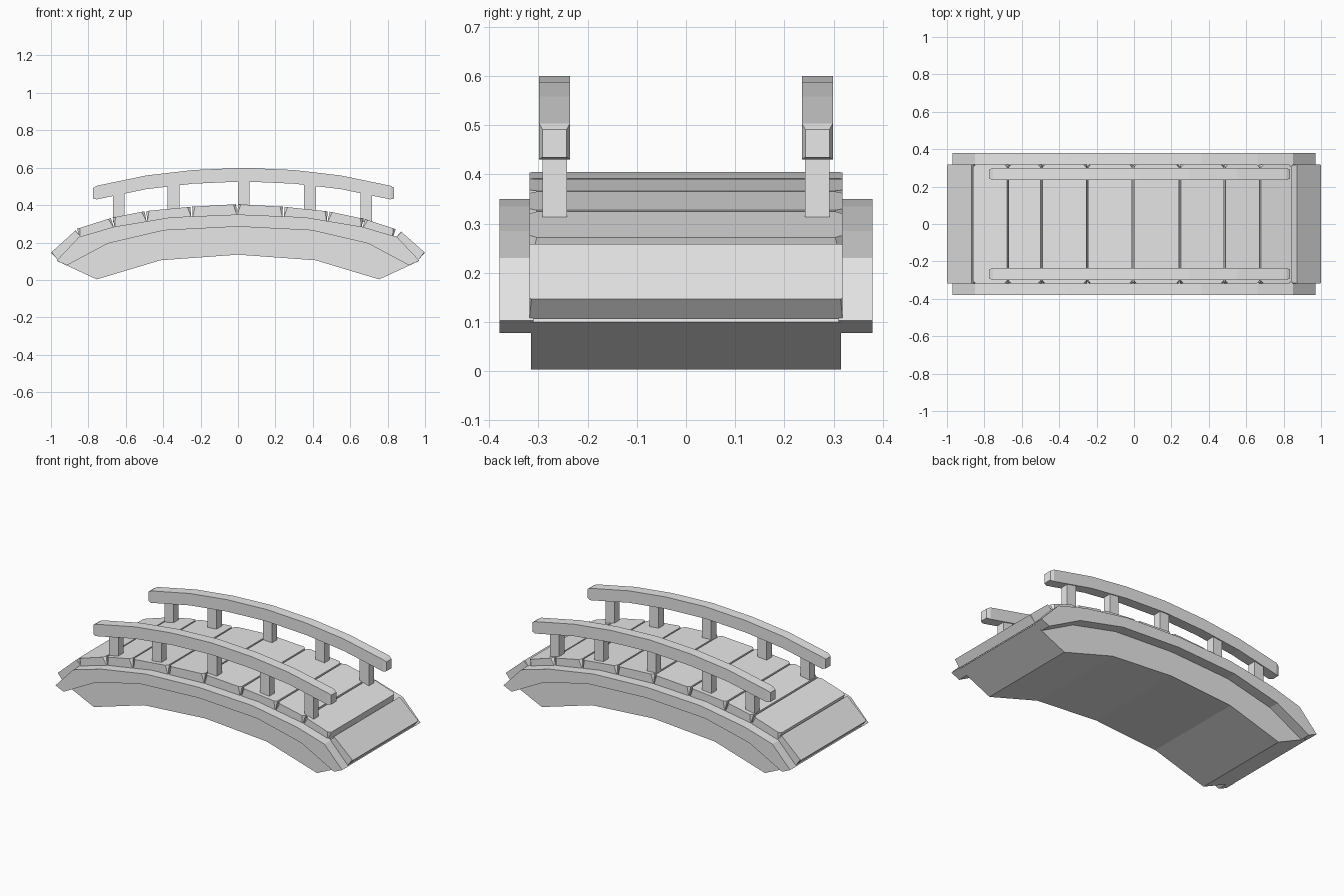
import bpy, bmesh, math
from mathutils import Vector

if "Cube" in bpy.data.objects:
    bpy.data.objects.remove(bpy.data.objects["Cube"], do_unlink=True)

# Single grey material
grey = bpy.data.materials.new("stone_grey")
grey.use_nodes = True
grey.diffuse_color = (0.8, 0.8, 0.8, 1)
grey.node_tree.nodes["Principled BSDF"].inputs["Base Color"].default_value = (0.8, 0.8, 0.8, 1)


def finish(name, bm):
    bmesh.ops.recalc_face_normals(bm, faces=bm.faces)
    mesh = bpy.data.meshes.new(name)
    bm.to_mesh(mesh)
    bm.free()
    mesh.materials.append(grey)
    obj = bpy.data.objects.new(name, mesh)
    bpy.context.collection.objects.link(obj)
    return obj


def mirrored(half):
    """Symmetric left-to-right line from the points at x >= 0."""
    return [(-x, z) for x, z in reversed(half) if x > 0] + half


def slab(name, profile, y0, y1):
    """Extrude an x-z outline between two y values."""
    bm = bmesh.new()
    face = bm.faces.new([bm.verts.new((x, y0, z)) for x, z in profile])
    res = bmesh.ops.extrude_face_region(bm, geom=[face])
    verts = [v for v in res["geom"] if isinstance(v, bmesh.types.BMVert)]
    bmesh.ops.translate(bm, verts=verts, vec=(0, y1 - y0, 0))
    return finish(name, bm)


def plank(name, a, b, thick, half_w=0.318, gap=0.005, cut=0.015):
    """Board from a to b along its top, with tapered corner cuts."""
    a, b = Vector((a[0], 0, a[1])), Vector((b[0], 0, b[1]))
    along = (b - a).normalized()
    down = Vector((along.z, 0, -along.x)) * thick
    a, b = a + along * gap, b - along * gap
    bm = bmesh.new()
    for side in (-1, 1):
        for end, inward in ((a, along), (b, -along)):
            edge = Vector((0, side * half_w, 0))
            bm.verts.new(end + edge + down)
            bm.verts.new(end + edge + inward * cut)
            bm.verts.new(end + edge * (1 - cut / half_w))
    bmesh.ops.convex_hull(bm, input=bm.verts)
    bmesh.ops.dissolve_limit(bm, angle_limit=0.01, verts=bm.verts, edges=bm.edges)
    return finish(name, bm)


def rail(name, stations, y):
    """Loft a rectangular bar through (x, z, scale) stations."""
    bm = bmesh.new()
    rings = []
    for x, z, s in stations:
        rings.append([bm.verts.new((x, y + dy * s * 0.0315, z + dz * s * 0.0365))
                      for dy, dz in ((-1, -1), (1, -1), (1, 1), (-1, 1))])
    for r, q in zip(rings, rings[1:]):
        for i in range(4):
            j = (i + 1) % 4
            bm.faces.new((r[i], r[j], q[j], q[i]))
    bm.faces.new(rings[0])
    bm.faces.new(rings[-1])
    return finish(name, bm)


# Arched body
top = mirrored([(0, 0.345), (0.36, 0.33), (0.66, 0.28), (0.84, 0.22), (0.965, 0.10)])
under = mirrored([(0, 0.135), (0.415, 0.105), (0.755, 0.003)])
slab("arch_body", top + under[::-1], -0.315, 0.315)

# Side curbs
curb_top = mirrored([(0, 0.35), (0.36, 0.335), (0.66, 0.285), (0.85, 0.23), (0.97, 0.103)])
curb_under = mirrored([(0, 0.285), (0.395, 0.265), (0.695, 0.195), (0.915, 0.078)])
for side, label in ((1, "left"), (-1, "right")):
    slab(label + "_curb", curb_top + curb_under[::-1], side * 0.31, side * 0.379)

# Deck planks
joints = [(-0.865, 0.272), (-0.675, 0.332), (-0.495, 0.368), (-0.25, 0.391), (-0.005, 0.405),
          (0.245, 0.391), (0.485, 0.366), (0.675, 0.326), (0.848, 0.27)]
for i, (a, b) in enumerate(zip(joints, joints[1:])):
    plank("deck_plank_%d" % (i + 1), a, b, 0.057)

# Sloping end boards
plank("right_end_board", (-1.003, 0.143), (-0.865, 0.268), 0.053, cut=0.004)
plank("left_end_board", (0.868, 0.262), (1.003, 0.143), 0.053, cut=0.004)

# Handrails and posts, set slightly off centre
shift = 0.03
half = [(0, 0.563, 1), (0.27, 0.551, 1), (0.52, 0.522, 1), (0.785, 0.467, 1), (0.805, 0.463, 0.78)]
arc = [(-x, z, s) for x, z, s in reversed(half) if x > 0] + half
arc = [(x + shift, z, s) for x, z, s in arc]
posts = ((-0.637, 0.49), (-0.345, 0.53), (0.03, 0.55), (0.385, 0.53), (0.685, 0.49))
for side, label in ((1, "left"), (-1, "right")):
    y = side * 0.267
    rail(label + "_handrail", arc, y)
    for i, (x, z) in enumerate(posts):
        outline = [(x - 0.031, 0.31), (x + 0.031, 0.31), (x + 0.031, z), (x - 0.031, z)]
        slab("%s_post_%d" % (label, i + 1), outline, y - 0.025, y + 0.025)
